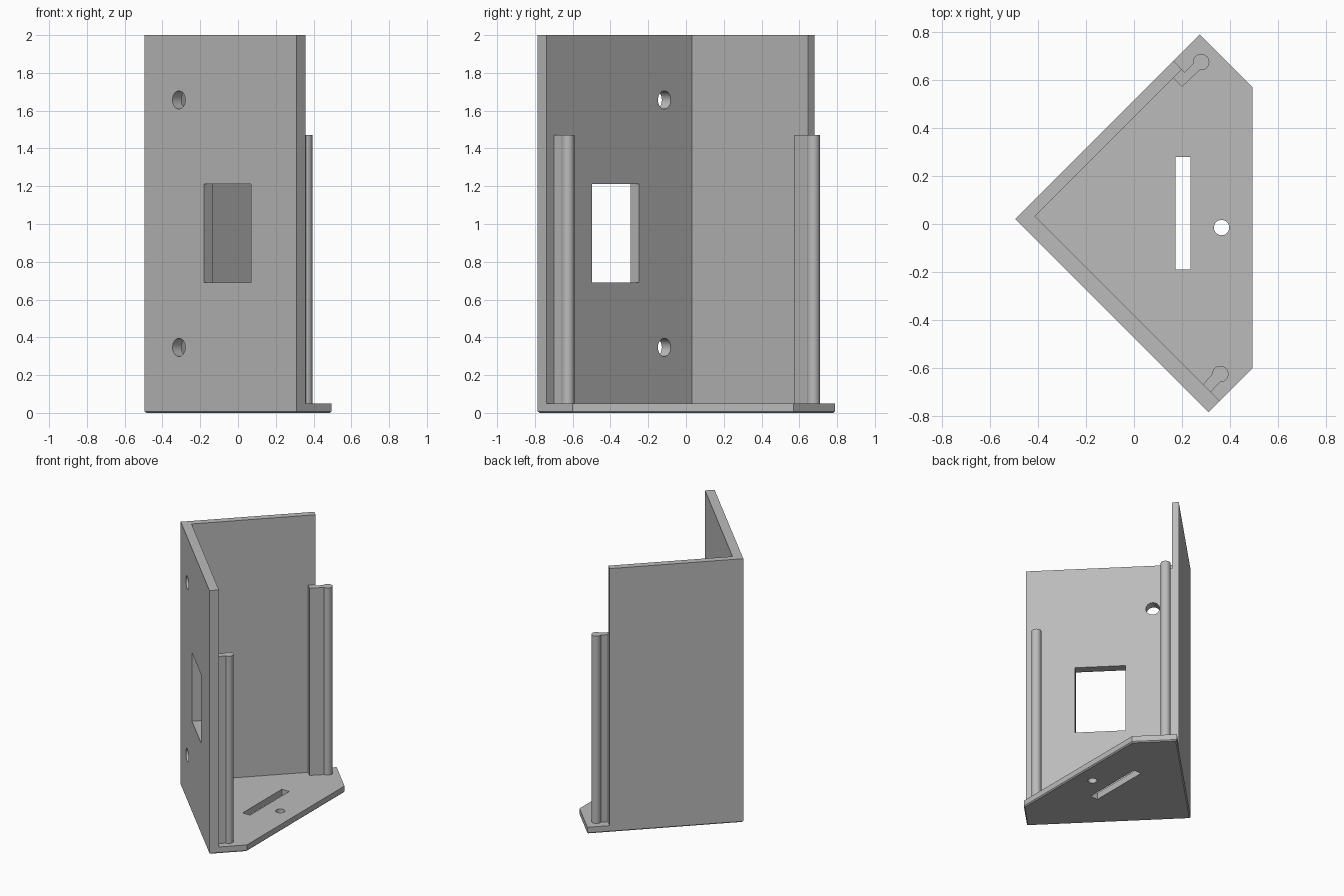
import bpy, bmesh, math
from mathutils import Vector

if "Cube" in bpy.data.objects:
    bpy.data.objects.remove(bpy.data.objects["Cube"], do_unlink=True)

GREY = (0.5, 0.5, 0.5, 1)
grey = bpy.data.materials.new("plain grey")
grey.use_nodes = True
grey.diffuse_color = GREY
grey.node_tree.nodes["Principled BSDF"].inputs["Base Color"].default_value = GREY

HEIGHT, FLOOR, RAIL_TOP = 2.0, 0.05, 1.47


def prism(name, points, z0, z1, chamfer=0):
    """Extrude a plan outline (counter-clockwise), optionally chamfering its foot."""
    bm = bmesh.new()
    face = bm.faces.new([bm.verts.new((x, y, z0)) for x, y in points])
    grown = bmesh.ops.extrude_face_region(bm, geom=[face])
    bmesh.ops.translate(bm, vec=(0, 0, z1 - z0),
                        verts=[v for v in grown["geom"] if isinstance(v, bmesh.types.BMVert)])
    bmesh.ops.recalc_face_normals(bm, faces=bm.faces)
    if chamfer:
        foot = [e for e in bm.edges if all(v.co.z < z0 + 1e-4 for v in e.verts)]
        bmesh.ops.bevel(bm, geom=foot, offset=chamfer, segments=1, affect='EDGES')
    mesh = bpy.data.meshes.new(name)
    bm.to_mesh(mesh)
    bm.free()
    mesh.materials.append(grey)
    obj = bpy.data.objects.new(name, mesh)
    bpy.context.collection.objects.link(obj)
    return obj


def circle(cx, cy, r, start=0, end=360, n=32):
    steps = [math.radians(start + (end - start) * i / n) for i in range(n + (end - start < 360))]
    return [(cx + r * math.cos(a), cy + r * math.sin(a)) for a in steps]


def select_only(obj):
    bpy.ops.object.select_all(action='DESELECT')
    obj.select_set(True)
    bpy.context.view_layer.objects.active = obj


def cut(obj, cutters):
    select_only(obj)
    for cutter in cutters:
        mod = obj.modifiers.new("cut", 'BOOLEAN')
        mod.operation, mod.solver, mod.object = 'DIFFERENCE', 'EXACT', cutter
        bpy.ops.object.modifier_apply(modifier=mod.name)
        bpy.data.objects.remove(cutter, do_unlink=True)


def smooth(obj):
    select_only(obj)
    bpy.ops.object.shade_smooth_by_angle(angle=math.radians(30))


# Floor plate with a slot and a round hole
floor = prism("floor_plate", [(-0.495, 0.02), (0.31, -0.785), (0.495, -0.60),
                              (0.495, 0.57), (0.275, 0.79)], 0, FLOOR, 0.008)
cut(floor, [
    prism("slot_cutter", [(0.172, -0.19), (0.235, -0.19), (0.235, 0.28), (0.172, 0.28)], -0.1, 0.2),
    prism("hole_cutter", circle(0.365, -0.015, 0.032), -0.1, 0.2)])
smooth(floor)

# Two upright walls meeting at a right angle
walls = prism("corner_walls", [(-0.495, 0.02), (0.31, -0.785), (0.357, -0.738), (-0.413, 0.033),
                               (0.199, 0.645), (0.165, 0.68)], FLOOR, HEIGHT)

# Window and screw holes, cut square to the front wall
def wall_cutter(name, x, z, outline):
    obj = prism(name, outline, -0.15, 0.15)
    obj.rotation_euler = Vector((1, 1, 0)).to_track_quat('Z', 'Y').to_euler()
    obj.location = (x, -0.475 - x, z)
    bpy.context.view_layer.update()
    return obj

w, h = 0.25 * math.sqrt(2) / 2, 0.26
cutters = [wall_cutter("window_cutter", -0.055, 0.951, [(-w, -h), (w, -h), (w, h), (-w, h)])]
for z in (0.347, 1.657):
    cutters.append(wall_cutter("screw_cutter", -0.313, z, circle(0, 0, 0.048)))
cut(walls, cutters)
smooth(walls)

# Round-edged rails standing at the open end of each wall
front_rail = prism("front_rail", [(0.288, -0.668), (0.32, -0.70)]
                   + circle(0.36, -0.625, 0.034, 268, 542), FLOOR, RAIL_TOP)
back_rail = prism("back_rail", [(0.21, 0.633), (0.198, 0.645), (0.163, 0.609), (0.20, 0.572)]
                  + circle(0.28, 0.675, 0.034, 260, 550), FLOOR, RAIL_TOP)
for rail in (front_rail, back_rail):
    smooth(rail)
